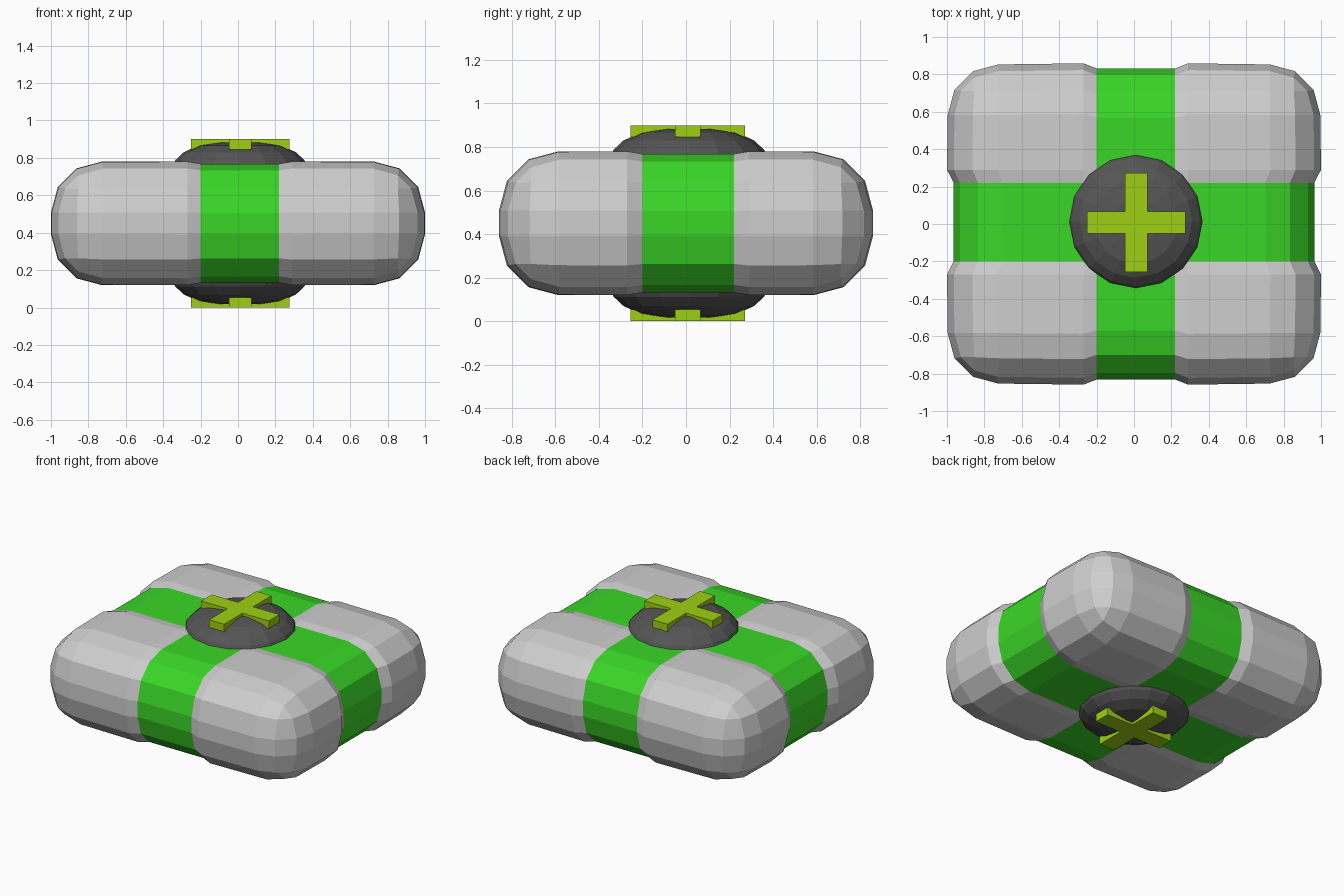
import bpy, bmesh, math
from mathutils import Vector, Matrix

if "Cube" in bpy.data.objects:
    bpy.data.objects.remove(bpy.data.objects["Cube"])

CZ = 0.45           # mid height
OFF = 0.01          # bands sit slightly off centre
BAND, RIM = 0.21, 0.28


def material(name, rgb):
    m = bpy.data.materials.new(name)
    m.diffuse_color = (*rgb, 1)
    m.use_nodes = True
    m.node_tree.nodes["Principled BSDF"].inputs["Base Color"].default_value = m.diffuse_color
    return m


GREY = material("light grey", (0.62, 0.62, 0.62))
GREEN = material("green", (0.042, 0.68, 0.02))
DARK = material("dark grey", (0.09, 0.09, 0.09))
LIME = material("lime", (0.34, 0.63, 0.006))


def finish(name, bm, *mats):
    bmesh.ops.recalc_face_normals(bm, faces=bm.faces[:])
    me = bpy.data.meshes.new(name)
    bm.to_mesh(me)
    bm.free()
    for m in mats:
        me.materials.append(m)
    ob = bpy.data.objects.new(name, me)
    bpy.context.collection.objects.link(ob)
    return ob


# Padded case: rounded box with two crossing recessed straps
bm = bmesh.new()
bmesh.ops.create_cube(bm, size=2, matrix=Matrix.Diagonal((0.996, 0.853, 0.328, 1)))
bmesh.ops.bevel(bm, geom=bm.edges[:], offset=0.27, offset_type='OFFSET',
                segments=3, profile=0.5, affect='EDGES')
for axis in (0, 1):
    for d in (-RIM, -BAND, BAND, RIM):
        n = Vector((0, 0, 0))
        n[axis] = 1
        bmesh.ops.bisect_plane(bm, geom=bm.verts[:] + bm.edges[:] + bm.faces[:],
                               plane_co=n * (OFF + d), plane_no=n)
for f in bm.faces:
    c = f.calc_center_median()
    f.material_index = int(min(abs(c.x - OFF), abs(c.y - OFF)) < BAND)
for v in bm.verts:
    dx, dy = abs(v.co.x - OFF), abs(v.co.y - OFF)
    sx = 0.968 if dy < BAND + 0.01 else 1.004 if dy < RIM + 0.01 else 1
    sy = 0.975 if dx < BAND + 0.01 else 1.007 if dx < RIM + 0.01 else 1
    sz = 0.97 if min(dx, dy) < BAND + 0.01 else 1.006 if min(dx, dy) < RIM + 0.01 else 1
    # keep the strap edges straight near the crossing
    if dx > 0.5:
        v.co.x *= sx
    if dy > 0.5:
        v.co.y *= sy
    v.co.z = v.co.z * sz + CZ
finish("padded_case", bm, GREY, GREEN)

# Round bosses and plus signs, top and bottom
PROFILE = [(0.357, 0.27), (0.357, 0.315), (0.345, 0.338), (0.30, 0.38),
           (0.225, 0.415), (0.12, 0.432)]
SIDES = 16
for side, s in (("top", 1), ("bottom", -1)):
    bm = bmesh.new()
    rings = [[bm.verts.new((OFF + r * math.cos(2 * math.pi * i / SIDES),
                            0.013 + r * math.sin(2 * math.pi * i / SIDES), CZ + s * z))
              for i in range(SIDES)] for r, z in PROFILE]
    for a, b in zip(rings, rings[1:]):
        for i in range(SIDES):
            j = (i + 1) % SIDES
            bm.faces.new((a[i], a[j], b[j], b[i]))
    bm.faces.new(rings[0])
    bm.faces.new(rings[-1])
    finish(side + "_boss", bm, DARK)

    # Plus sign as one extruded outline
    w, l = 0.059, 0.264
    quarter = [(l, -w), (l, w), (w, w)]
    pts = []
    for k in range(4):
        rot = Matrix.Rotation(k * math.pi / 2, 2)
        pts += [rot @ Vector(p) for p in quarter]
    bm = bmesh.new()
    face = bm.faces.new([bm.verts.new((p.x + 0.012, p.y + 0.008, CZ + s * 0.396))
                         for p in pts])
    ext = bmesh.ops.extrude_face_region(bm, geom=[face], use_keep_orig=True)
    for v in ext["geom"]:
        if isinstance(v, bmesh.types.BMVert):
            v.co.z += s * 0.054
    finish(side + "_plus_sign", bm, LIME)
